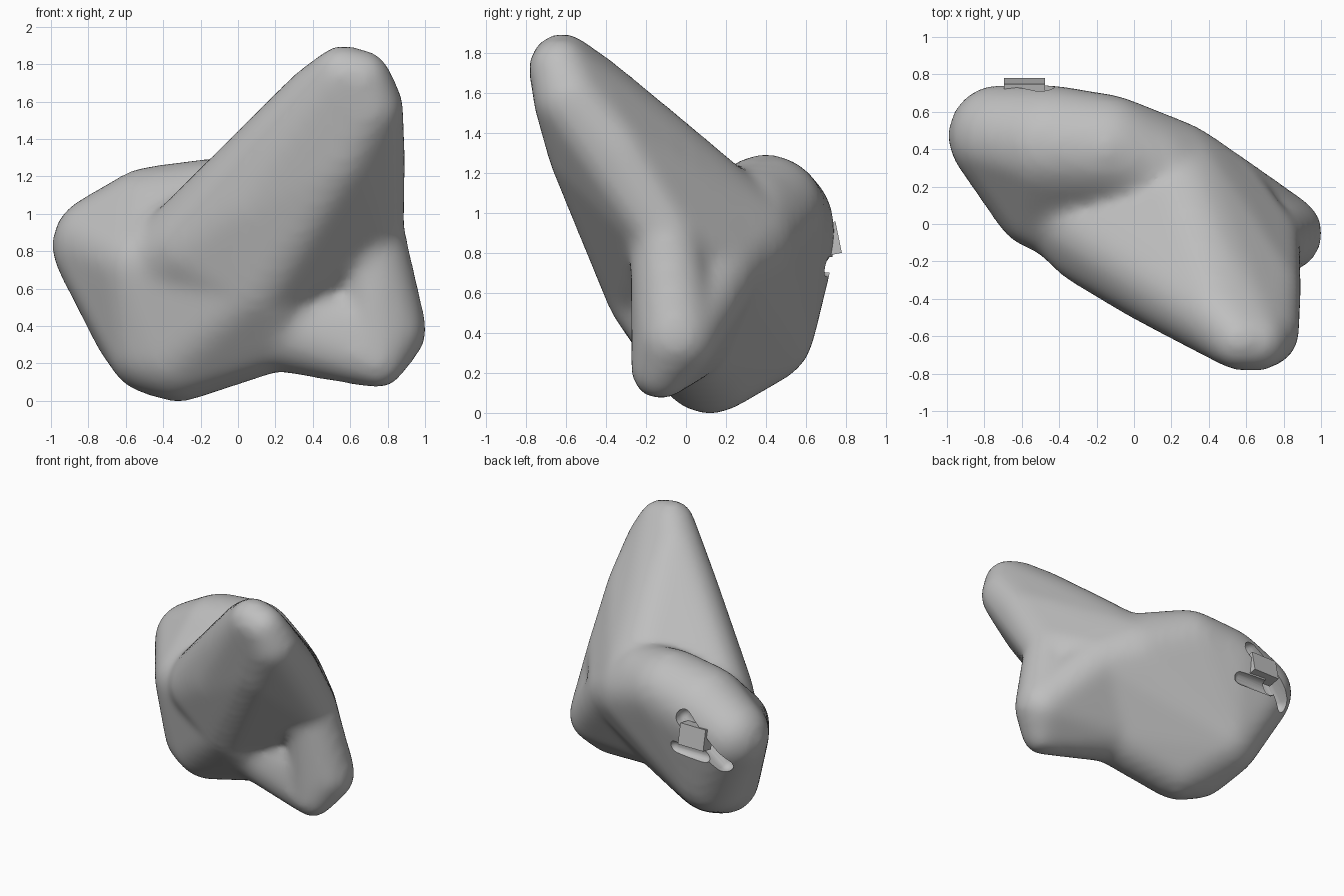
import bpy, bmesh
from mathutils import Matrix

cube = bpy.data.objects.get("Cube")
if cube:
    bpy.data.objects.remove(cube, do_unlink=True)

grey = bpy.data.materials.new("plain grey")
grey.use_nodes = True
grey.diffuse_color = (0.52, 0.52, 0.52, 1)
grey.node_tree.nodes["Principled BSDF"].inputs["Base Color"].default_value = grey.diffuse_color


def add_hull(mesh, balls):
    """Append the convex skin stretched over several balls to a mesh."""
    bm = bmesh.new()
    for x, y, z, r in balls:
        bmesh.ops.create_icosphere(bm, subdivisions=3, radius=r,
                                   matrix=Matrix.Translation((x, y, z)))
    bmesh.ops.delete(bm, geom=bm.edges[:], context='EDGES_FACES')
    bmesh.ops.convex_hull(bm, input=bm.verts[:])
    loose = [v for v in bm.verts if not v.link_faces]
    bmesh.ops.delete(bm, geom=loose, context='VERTS')
    bmesh.ops.recalc_face_normals(bm, faces=bm.faces[:])
    bm.from_mesh(mesh)
    bm.to_mesh(mesh)
    bm.free()


def make_object(name, hulls):
    mesh = bpy.data.meshes.new(name)
    for balls in hulls:
        add_hull(mesh, balls)
    mesh.materials.append(grey)
    ob = bpy.data.objects.new(name, mesh)
    bpy.context.collection.objects.link(ob)
    return ob


def activate(ob):
    bpy.ops.object.select_all(action='DESELECT')
    ob.select_set(True)
    bpy.context.view_layer.objects.active = ob


def apply_modifier(ob, kind, **settings):
    activate(ob)
    mod = ob.modifiers.new(kind.title(), kind)
    for key, value in settings.items():
        setattr(mod, key, value)
    bpy.ops.object.modifier_apply(modifier=mod.name)


def swell(balls):
    """Enlarge balls a little, small ones most, to offset the smoothing."""
    return [(x, y, z, r + .0022 / r) for x, y, z, r in balls]


# Balls shared by neighbouring masses: x, y, z, radius
front_bulge = (-.5, .12, .72, .25)
belly_front = (.1, -.18, .62, .22)
bottom = (-.32, .12, .27, .27)
back_bulge = (.2, .25, .85, .30)
side_bulge = (.45, .15, .75, .24)
under_bulge = (.2, 0, .42, .25)
horn_side = (.7, -.58, 1.57, .175)
horn_middle = (.38, -.22, 1.28, .27)
rib_upper = (.72, -.35, 1.3, .165)
rib_middle = (.71, -.1, .9, .17)
foot_ball = (.8, -.05, .38, .2)
foot_tip = (.75, -.13, .21, .13)

# Main mass, front, horn, right rib and foot
main_mass = [(-.72, .47, .83, .27), (-.45, .42, .93, .32), (-.15, .4, 1.0, .29),
             (.12, .29, .97, .25), bottom, (-.45, .16, .28, .24),
             (-.5, .36, .42, .28), front_bulge, back_bulge, side_bulge, under_bulge]
front = [front_bulge, belly_front, bottom, under_bulge, side_bulge]
horn = [(.56, -.62, 1.74, .15), (.66, -.63, 1.72, .145), horn_side,
        (.45, -.5, 1.6, .2), (.27, -.36, 1.35, .25), horn_middle,
        (.55, -.5, 1.3, .18), (.1, -.27, 1.05, .25), (-.22, -.08, .82, .25),
        (-.45, .1, .68, .22), belly_front, back_bulge, rib_upper, rib_middle]
rib = [horn_side, horn_middle, rib_upper, rib_middle, side_bulge]
foot = [rib_middle, foot_ball, foot_tip]
foot_root = [foot_ball, foot_tip, side_bulge, under_bulge]
masses = [main_mass, front, horn, rib, foot, foot_root]
body = make_object("body", [swell(m) for m in masses])

# Fuse the masses into one soft skin
apply_modifier(body, 'REMESH', mode='VOXEL', voxel_size=0.03)
apply_modifier(body, 'SMOOTH', factor=0.5, iterations=18)

# Crossed slots cut into the back
slots = {
    "long_slot_cutter": [(-.49, .7, .99, .065), (-.49, .82, .99, .065),
                         (-.8, .64, .69, .065), (-.82, .78, .69, .065)],
    "cross_slot_cutter": [(-.4, .72, .73, .05), (-.4, .82, .73, .05),
                          (-.66, .72, .73, .05), (-.66, .82, .73, .05)],
}
for name, balls in slots.items():
    cutter = make_object(name, [balls])
    cutter.hide_render = True
    apply_modifier(body, 'BOOLEAN', operation='DIFFERENCE', solver='EXACT', object=cutter)
    bpy.data.objects.remove(cutter, do_unlink=True)

activate(body)
bpy.ops.object.shade_smooth_by_angle(angle=0.6)

# Flat key standing in the slots
bpy.ops.mesh.primitive_cube_add(size=1, location=(-.585, .715, .87), rotation=(.2, 0, 0))
key = bpy.context.object
key.name = "slot_key"
key.scale = (.22, .1, .16)
key.data.materials.append(grey)
